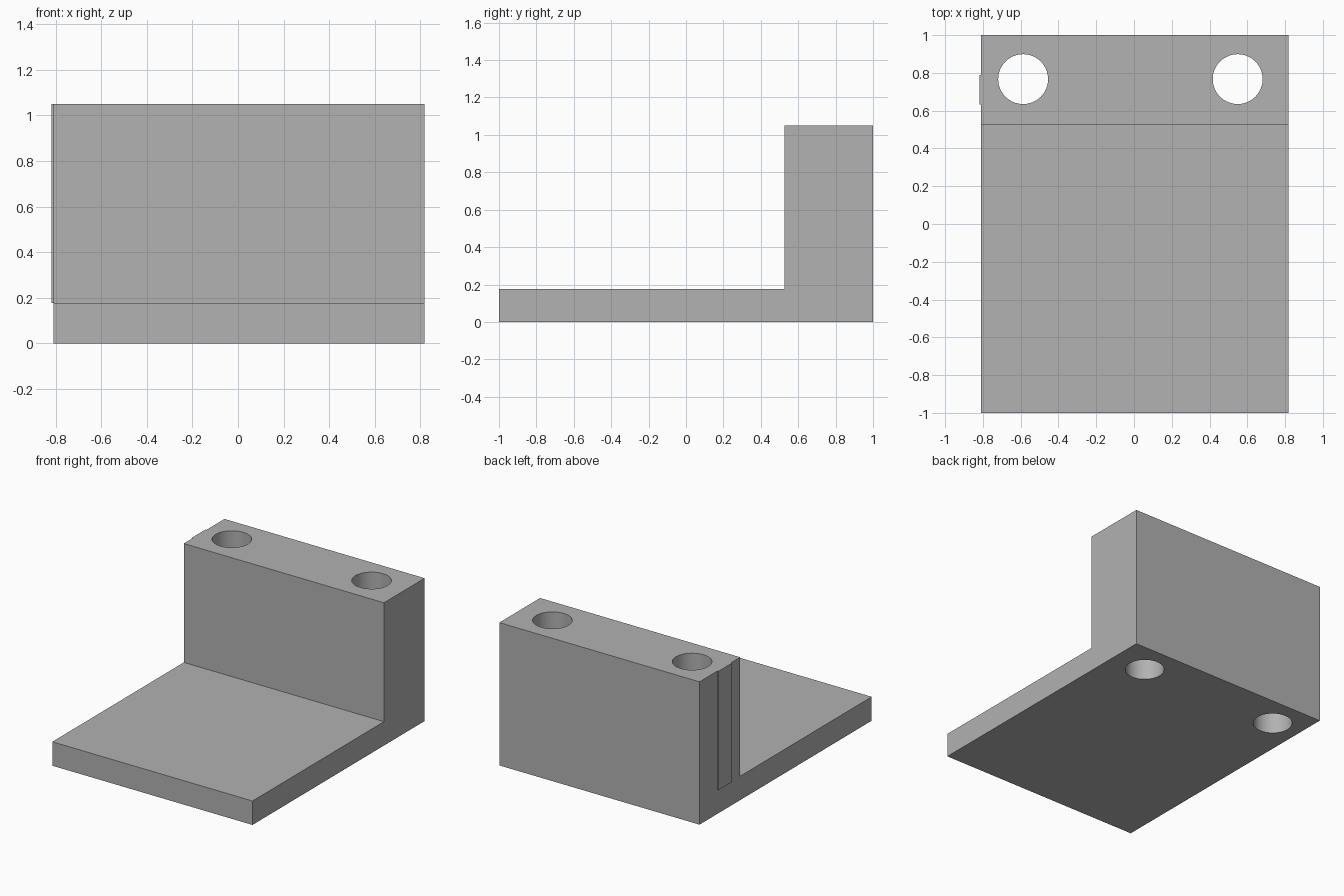
import bpy, bmesh, math

cube = bpy.data.objects.get("Cube")
if cube:
    bpy.data.objects.remove(cube, do_unlink=True)

grey = bpy.data.materials.new("plain_grey")
grey.use_nodes = True
colour = (0.445, 0.445, 0.445, 1)
grey.diffuse_color = colour
grey.node_tree.nodes["Principled BSDF"].inputs["Base Color"].default_value = colour

LEFT, RIGHT = -0.81, 0.818
BASE_TOP, TOP, WALL_FRONT = 0.176, 1.05, 0.527


def prism(name, profile, x0, x1):
    """Extrude a (y, z) profile along x."""
    bm = bmesh.new()
    face = bm.faces.new([bm.verts.new((x0, y, z)) for y, z in profile])
    out = bmesh.ops.extrude_face_region(bm, geom=[face])
    verts = [v for v in out["geom"] if isinstance(v, bmesh.types.BMVert)]
    bmesh.ops.translate(bm, verts=verts, vec=(x1 - x0, 0, 0))
    bmesh.ops.recalc_face_normals(bm, faces=bm.faces)
    mesh = bpy.data.meshes.new(name)
    bm.to_mesh(mesh)
    bm.free()
    mesh.materials.append(grey)
    obj = bpy.data.objects.new(name, mesh)
    bpy.context.collection.objects.link(obj)
    return obj


# L-shaped bracket: flat base with an upright block at the back
bracket = prism("bracket", [(-1, 0), (1, 0), (1, TOP), (WALL_FRONT, TOP),
                            (WALL_FRONT, BASE_TOP), (-1, BASE_TOP)], LEFT, RIGHT)

# Two round holes running down through the upright
for i, x in enumerate((-0.587, 0.549)):
    bpy.ops.mesh.primitive_cylinder_add(vertices=64, radius=0.132, depth=2,
                                        location=(x, 0.767, 0.5))
    cutter = bpy.context.object
    cutter.name = f"hole_cutter_{i + 1}"
    cutter.data.materials.append(grey)
    cutter.hide_render = True
    mod = bracket.modifiers.new("hole", "BOOLEAN")
    mod.operation = "DIFFERENCE"
    mod.solver = "EXACT"
    mod.object = cutter
    bpy.ops.object.select_all(action="DESELECT")
    bracket.select_set(True)
    bpy.context.view_layer.objects.active = bracket
    bpy.ops.object.modifier_apply(modifier=mod.name)
    bpy.data.objects.remove(cutter, do_unlink=True)

bpy.ops.object.shade_smooth_by_angle(angle=math.radians(30))

# Thin raised strip on the side of the upright
prism("side_strip", [(0.632, BASE_TOP), (0.79, BASE_TOP), (0.79, TOP), (0.632, TOP)],
      -0.818, LEFT)
